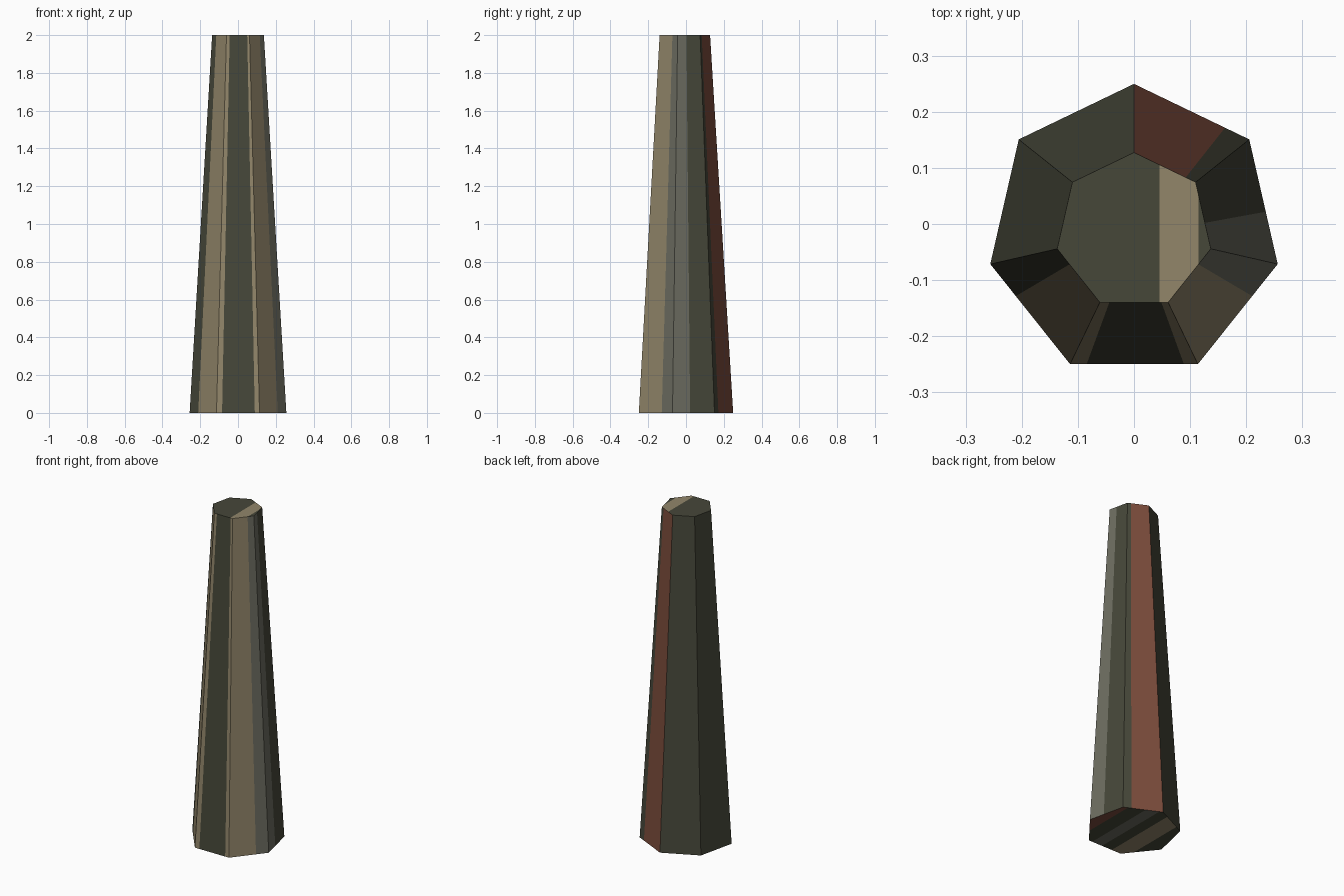
import bpy, bmesh, math
from mathutils import Vector

if "Cube" in bpy.data.objects:
    bpy.data.objects.remove(bpy.data.objects["Cube"])

SIDES, R_BOTTOM, R_TOP, HEIGHT, CENTRE_Y = 7, 0.2627, 0.1405, 2.0, -0.013


def srgb(r, g, b):
    lin = [(c / 255 / 12.92) if c < 10 else ((c / 255 + 0.055) / 1.055) ** 2.4 for c in (r, g, b)]
    return (*lin, 1.0)


COLOURS = {
    "tan": srgb(146, 134, 106),
    "dark_olive": srgb(70, 71, 57),
    "grey": srgb(108, 108, 96),
    "red_brown": srgb(124, 76, 60),
}
INDEX = {name: i for i, name in enumerate(COLOURS)}

# painted bands of each side, clockwise from the back corner:
# (end fraction at the bottom, end fraction at the top, colour)
BANDS = [
    [(0.79, 0.84, "red_brown"), (1, 1, "dark_olive")],           # back right
    [(0.58, 0.61, "dark_olive"), (1, 1, "grey")],                # right
    [(0.32, 0.29, "grey"), (1, 1, "tan")],                       # front right
    [(0.11, 0.10, "tan"), (0.87, 0.86, "dark_olive"), (1, 1, "tan")],  # front
    [(0.68, 0.71, "tan"), (1, 1, "dark_olive")],                 # front left
    [(1, 1, "dark_olive")],                                      # left
    [(1, 1, "dark_olive")],                                      # back left
]


def corner(i, radius, z):
    a = math.pi / 2 - i * 2 * math.pi / SIDES
    return Vector((radius * math.cos(a), CENTRE_Y + radius * math.sin(a), z))


bm = bmesh.new()

# tapered sides, split into painted bands
for i, bands in enumerate(BANDS):
    b0, b1 = corner(i, R_BOTTOM, 0), corner(i + 1, R_BOTTOM, 0)
    t0, t1 = corner(i, R_TOP, HEIGHT), corner(i + 1, R_TOP, HEIGHT)
    fb = ft = 0
    for eb, et, colour in bands:
        pts = [b0.lerp(b1, eb), b0.lerp(b1, fb), t0.lerp(t1, ft), t0.lerp(t1, et)]
        face = bm.faces.new([bm.verts.new(p) for p in pts])
        face.material_index = INDEX[colour]
        fb, ft = eb, et


# end caps, cut into stripes across x
def cap(radius, z, stripes):
    verts = [bm.verts.new(corner(i, radius, z)) for i in range(SIDES)]
    faces = [bm.faces.new(verts if z == 0 else verts[::-1])]
    for end, _ in stripes[:-1]:
        geom = faces + list({e for f in faces for e in f.edges}) + list({v for f in faces for v in f.verts})
        out = bmesh.ops.bisect_plane(bm, geom=geom, plane_co=(end, 0, 0), plane_no=(1, 0, 0))
        faces = [g for g in out["geom"] if isinstance(g, bmesh.types.BMFace)]
    for f in faces:
        x = f.calc_center_median().x
        f.material_index = INDEX[next(c for end, c in stripes if x < end)]


cap(R_TOP, HEIGHT, [(0.045, "dark_olive"), (0.115, "tan"), (1, "dark_olive")])
cap(R_BOTTOM, 0, [(-0.16, "dark_olive"), (-0.05, "tan"), (0.02, "dark_olive"),
                  (0.09, "grey"), (0.18, "dark_olive"), (1, "red_brown")])

bmesh.ops.remove_doubles(bm, verts=bm.verts[:], dist=1e-5)
bm.normal_update()
mesh = bpy.data.meshes.new("tapered_post")
bm.to_mesh(mesh)
bm.free()
for name, colour in COLOURS.items():
    mat = bpy.data.materials.new(name)
    mat.diffuse_color = colour
    mat.use_nodes = True
    mat.node_tree.nodes["Principled BSDF"].inputs["Base Color"].default_value = mat.diffuse_color
    mesh.materials.append(mat)
bpy.context.collection.objects.link(bpy.data.objects.new("tapered_post", mesh))
